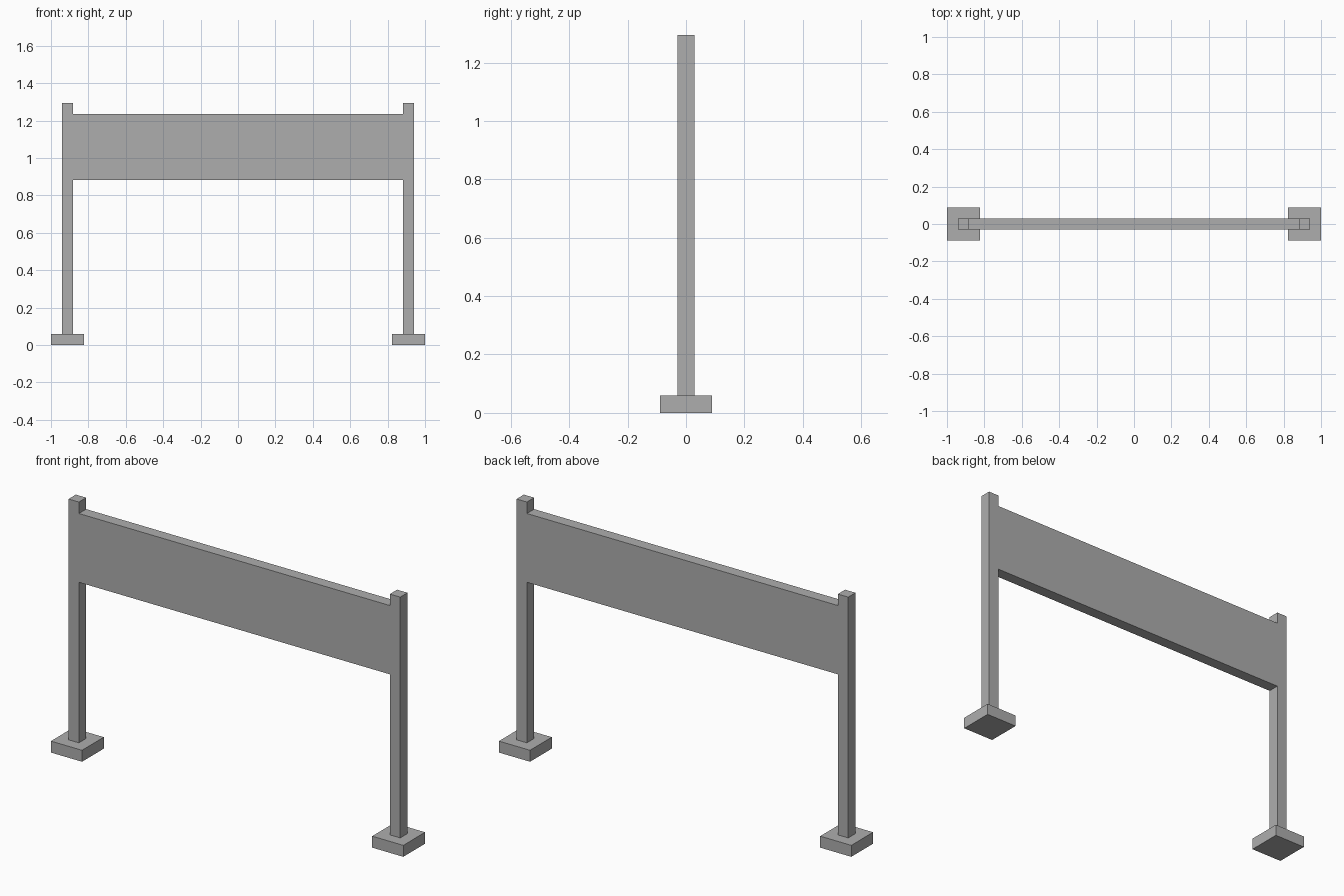
import bpy

cube = bpy.data.objects.get("Cube")
if cube:
    bpy.data.objects.remove(cube, do_unlink=True)

U = 1 / 17            # square post width, the module for every part
POST_X = 15.5 * U     # post centre line

# Single plain grey
grey = bpy.data.materials.new("plain_grey")
grey.use_nodes = True
colour = (0.42, 0.42, 0.42, 1)
grey.diffuse_color = colour
grey.node_tree.nodes["Principled BSDF"].inputs["Base Color"].default_value = colour


def box(name, x, bottom, top, width, depth):
    """Add a box standing between two heights, centred on y = 0."""
    bpy.ops.mesh.primitive_cube_add(size=1, location=(x, 0, (bottom + top) / 2))
    obj = bpy.context.object
    obj.name = name
    obj.scale = (width, depth, top - bottom)
    bpy.ops.object.transform_apply(location=False, rotation=False, scale=True)
    obj.data.materials.append(grey)
    return obj


# Feet and posts on both sides
for side, sign in (("left", 1), ("right", -1)):
    box(side + "_foot", sign * POST_X, 0, U, 3 * U, 3 * U)
    box(side + "_post", sign * POST_X, U, 22 * U, U, U)

# Board spanning between the posts, flush with them
box("board", 0, 15 * U, 21 * U, 30 * U, U)
